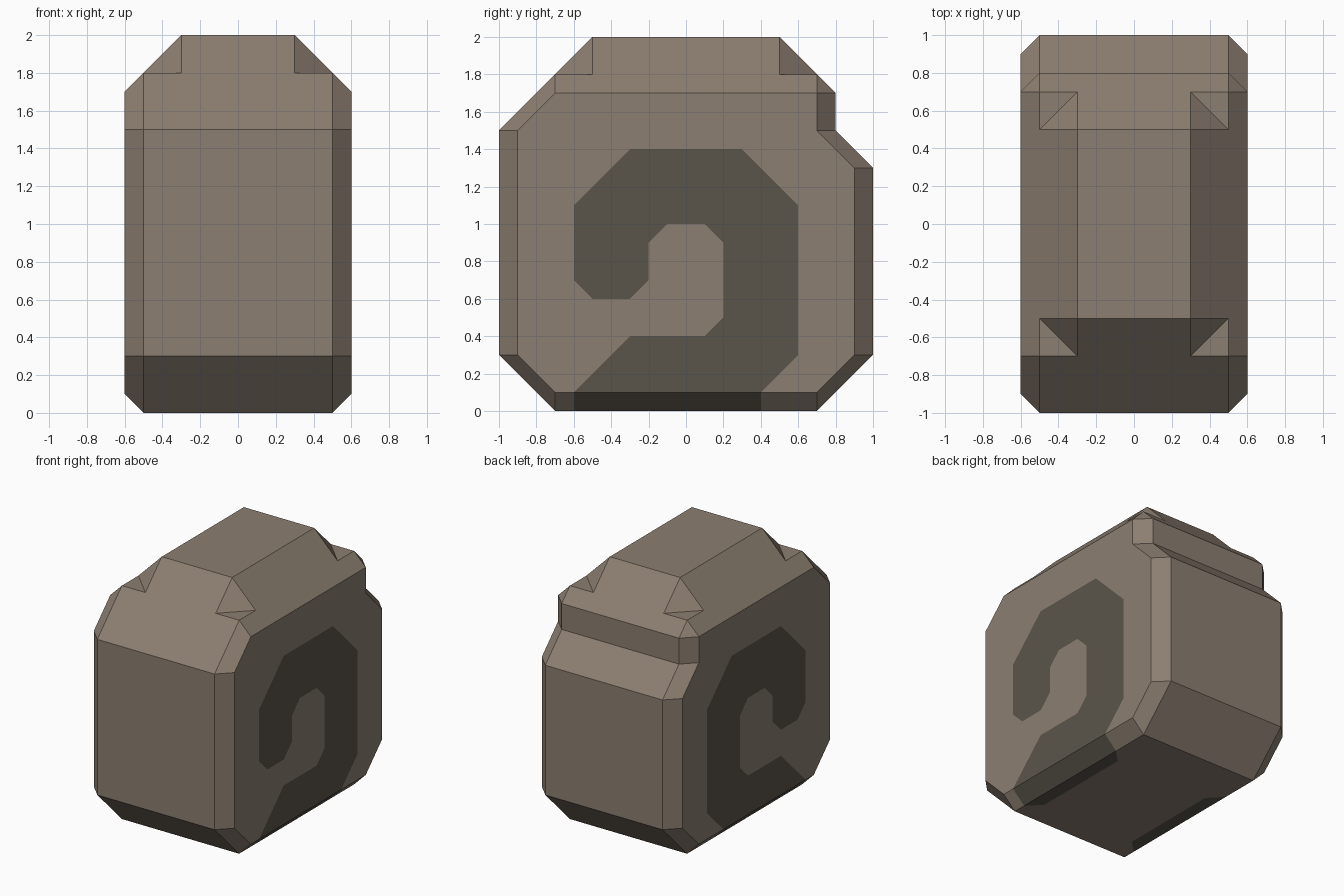
import bpy, bmesh

if "Cube" in bpy.data.objects:
    bpy.data.objects.remove(bpy.data.objects["Cube"])

# Colours
def material(name, rgb):
    m = bpy.data.materials.new(name)
    m.diffuse_color = (*rgb, 1.0)
    m.use_nodes = True
    m.node_tree.nodes["Principled BSDF"].inputs["Base Color"].default_value = m.diffuse_color
    return m

STONE, MARK = 0, 1
materials = [material("warm_stone", (0.262, 0.209, 0.165)),
             material("dark_stone", (0.102, 0.091, 0.070))]

bm = bmesh.new()

def face(points, mat=STONE):
    """Add a face on the right half and its mirror on the left half."""
    for side in (1, -1):
        f = bm.faces.new([bm.verts.new((x * side, y, z)) for x, y, z in points])
        f.material_index = mat

def at_x(x, profile):
    return [(x, y, z) for y, z in profile]

# Side profiles (y, z): outer rim at x = 0.5 and flat side at x = 0.6,
# running from the upper front round the bottom to the upper back
rim = [(-.7, 1.8), (-1, 1.5), (-1, .3), (-.7, 0), (.7, 0),
       (1, .3), (1, 1.3), (.8, 1.5), (.8, 1.7), (.7, 1.8)]
flat = [(-.7, 1.7), (-.9, 1.5), (-.9, .3), (-.7, .1), (.7, .1),
        (.9, .3), (.9, 1.3), (.7, 1.5), (.7, 1.7)]

# Hooked mark on the flat side, from its back foot to its front foot
hook = [(.4, .1), (.6, .3), (.6, 1.1), (.3, 1.4), (-.3, 1.4), (-.6, 1.1),
        (-.6, .7), (-.5, .6), (-.3, .6), (-.2, .7), (-.2, .9), (-.1, 1),
        (.1, 1), (.2, .9), (.2, .5), (.1, .4), (-.3, .4), (-.6, .1)]
face(at_x(.6, hook), MARK)
face(at_x(.6, flat[4:] + flat[:4] + hook[::-1]))

# Bevel strips, and front and back walls
flat.append(flat[-1])
for i in range(9):
    a, b, c, d = rim[i], rim[i + 1], flat[i + 1], flat[i]
    if i == 3:                                  # bottom bevel carries the mark
        ys = (-.7, -.6, .4, .7)
        for k in range(3):
            p, q = ys[k], ys[k + 1]
            face([(.5, p, 0), (.5, q, 0), (.6, q, .1), (.6, p, .1)],
                 MARK if k == 1 else STONE)
        continue
    face(at_x(.5, [a, b]) + at_x(.6, [c] if c == d else [c, d]))
    if 0 < i < 8:
        face(at_x(.5, [a, b]) + at_x(0, [b, a]))

# Underside with the foot of the mark wrapping onto it
foot = [(.5, -.6, 0), (.4, -.5, 0), (.4, .3, 0), (.5, .4, 0)]
face(foot, MARK)
face([(0, -.7, 0), (.5, -.7, 0)] + foot + [(.5, .7, 0), (0, .7, 0)])

# Top, upper slopes and the four notched corners
face([(0, -.5, 2), (.3, -.5, 2), (.3, .5, 2), (0, .5, 2)])
face([(.3, -.5, 2), (.3, .5, 2), (.5, .5, 1.8), (.5, .7, 1.8), (.6, .7, 1.7),
      (.6, -.7, 1.7), (.5, -.7, 1.8), (.5, -.5, 1.8)])
for s, (ye, ze) in ((-1, rim[1]), (1, rim[-2])):
    face([(0, .5 * s, 2), (.3, .5 * s, 2), (.3, .7 * s, 1.8),
          (.5, .7 * s, 1.8), (.5, ye, ze), (0, ye, ze)])
    face([(.3, .5 * s, 2), (.3, .7 * s, 1.8), (.5, .5 * s, 1.8)])
    face([(.3, .7 * s, 1.8), (.5, .7 * s, 1.8), (.5, .5 * s, 1.8)])

# Weld the halves, clear the centre seam and orient the faces
bmesh.ops.remove_doubles(bm, verts=bm.verts, dist=1e-4)
seam = [e for e in bm.edges if all(abs(v.co.x) < 1e-4 for v in e.verts)]
bmesh.ops.dissolve_edges(bm, edges=seam, use_verts=True)
bmesh.ops.recalc_face_normals(bm, faces=bm.faces)

mesh = bpy.data.meshes.new("stone_block")
bm.to_mesh(mesh)
bm.free()
for m in materials:
    mesh.materials.append(m)
bpy.context.collection.objects.link(bpy.data.objects.new("stone_block", mesh))
